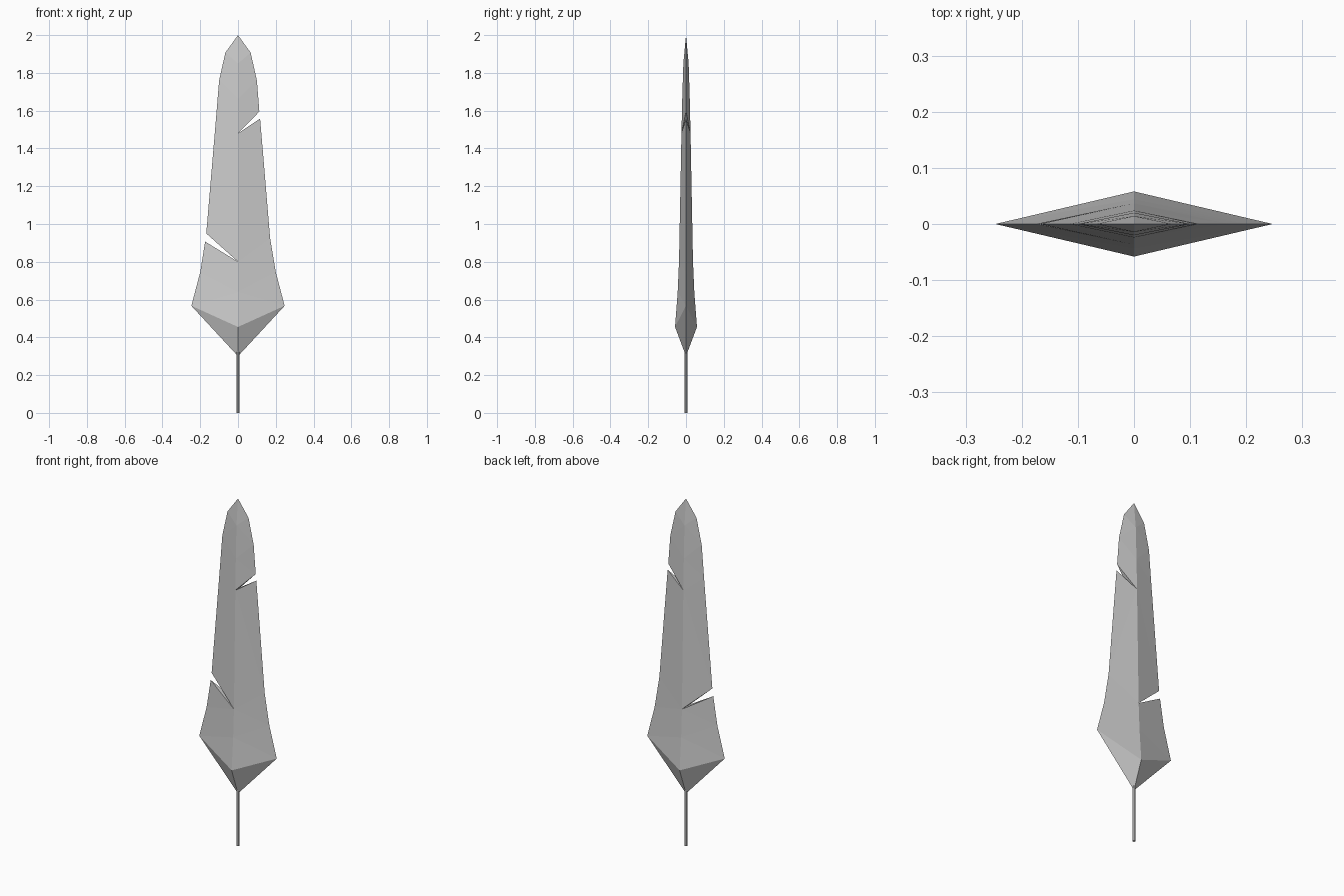
import bpy, bmesh

if "Cube" in bpy.data.objects:
    bpy.data.objects.remove(bpy.data.objects["Cube"])

# Central ridge: (height, half thickness), tip to base
spine = [(2.0, 0), (1.85, 0.014), (1.66, 0.02), (1.48, 0.024), (0.80, 0.037),
         (0.64, 0.044), (0.455, 0.058), (0.30, 0)]

# Edge outlines: (x, z, ridge index); a repeated ridge index opens a notch
base_edge = [(0.2, 0.745, 5), (0.247, 0.567, 6)]
tip_edge = [(0.067, 1.907, 1), (0.1, 1.76, 2)]
right = tip_edge + [(0.113, 1.595, 3), (0.117, 1.558, 3), (0.17, 0.925, 4)] + base_edge
left = tip_edge + [(0.115, 1.575, 3), (0.168, 0.95, 4), (0.174, 0.907, 4)] + base_edge

# Blade: diamond section, ridged on front and back
bm = bmesh.new()
front = [bm.verts.new((0, -t, z)) for z, t in spine]
back = [f if t == 0 else bm.verts.new((0, t, z)) for f, (z, t) in zip(front, spine)]


def face(*vs):
    bm.faces.new(list(dict.fromkeys(vs)))


for sign, outline in ((1, right), (-1, left)):
    edge = [(front[0], 0)]
    edge += [(bm.verts.new((sign * x, 0, z)), i) for x, z, i in outline]
    edge += [(front[-1], len(spine) - 1)]
    for (a, i), (b, j) in zip(edge, edge[1:]):
        if i == j:
            # notch walls
            face(a, front[i], back[i])
            face(b, back[i], front[i])
        else:
            face(a, b, front[j], front[i])
            face(b, a, back[i], back[j])

bmesh.ops.triangulate(bm, faces=[f for f in bm.faces if len(f.verts) > 3])
bmesh.ops.recalc_face_normals(bm, faces=bm.faces)
mesh = bpy.data.meshes.new("blade")
bm.to_mesh(mesh)
bm.free()
bpy.context.collection.objects.link(bpy.data.objects.new("blade", mesh))

# Stem
bpy.ops.mesh.primitive_cylinder_add(vertices=8, radius=0.009, depth=0.34, location=(0, 0, 0.17))
bpy.context.object.name = "stem"
